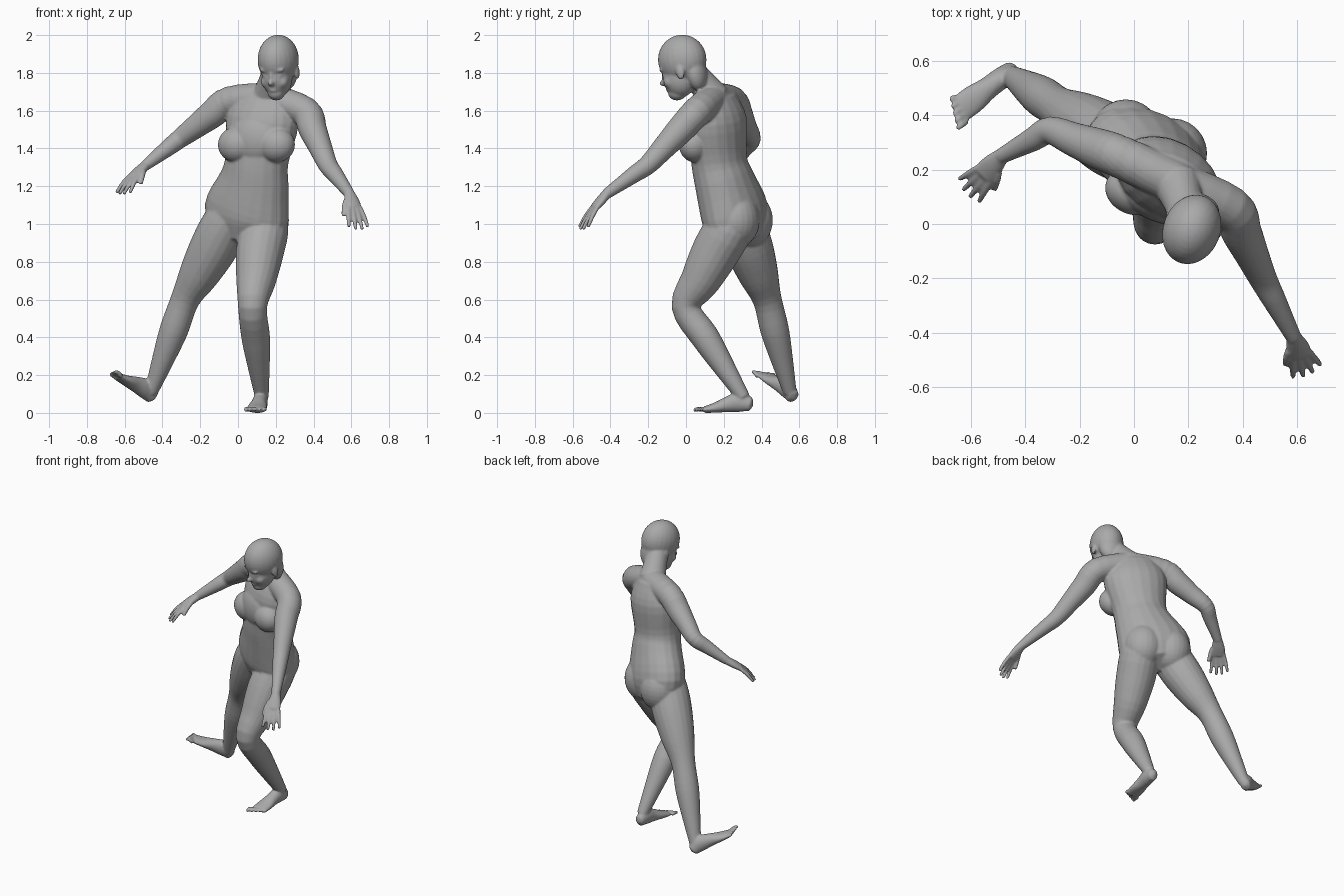
import bpy, bmesh, math
from mathutils import Vector, Matrix

if "Cube" in bpy.data.objects:
    bpy.data.objects.remove(bpy.data.objects["Cube"])

clay = bpy.data.materials.new("clay grey")
clay.use_nodes = True
GREY = (0.4, 0.4, 0.4, 1)
clay.diffuse_color = GREY
clay.node_tree.nodes["Principled BSDF"].inputs["Base Color"].default_value = GREY

bm = bmesh.new()
SIDES, STEPS = 20, 4
UP = Vector((0, 0, 1))
ARM = (0.08, 0.075, 0.063, 0.052, 0.045, 0.037, 0.029)
LEG = (0.13, 0.127, 0.107, 0.077, 0.076, 0.058, 0.036)


def spline(rows):
    """Smooth rows of (centre, half width, half depth) with a Catmull-Rom curve."""
    points = [Vector((*centre, width, depth)) for centre, width, depth in rows]
    points = [points[0]] + points + [points[-1]]
    smooth = []
    for a, b, c, d in zip(points, points[1:], points[2:], points[3:]):
        for i in range(STEPS):
            t = i / STEPS
            smooth.append(b + (c - a) * (t / 2) + (a * 2 - b * 5 + c * 4 - d) * (t * t / 2)
                          + (b * 3 - a - c * 3 + d) * (t ** 3 / 2))
    return smooth + [points[-1]]


def tube(rows, side=(1, 0, 0)):
    """Closed tube of elliptical rings whose width runs along side."""
    rows = spline(rows)
    centres = [Vector(row[:3]) for row in rows]
    last = len(rows) - 1
    rings, tips = [], []
    for i, row in enumerate(rows):
        centre, width, depth = centres[i], row[3], row[4]
        along = (centres[min(i + 1, last)] - centres[max(i - 1, 0)]).normalized()
        across = Vector(side)
        across = (across - along * across.dot(along)).normalized()
        through = along.cross(across)
        ring = []
        for k in range(SIDES):
            angle = math.tau * k / SIDES
            ring.append(bm.verts.new(centre + across * width * math.cos(angle)
                                     + through * depth * math.sin(angle)))
        rings.append(ring)
        if i in (0, last):
            reach = min(width, depth) * (0.5 if i else -0.5)
            tips.append(bm.verts.new(centre + along * reach))
    for k in range(SIDES):
        n = (k + 1) % SIDES
        for low, high in zip(rings, rings[1:]):
            bm.faces.new((low[k], low[n], high[n], high[k]))
        bm.faces.new((tips[0], rings[0][n], rings[0][k]))
        bm.faces.new((tips[1], rings[-1][k], rings[-1][n]))


def frame(forward):
    """Rotation with columns left, back and up for a part that faces forward."""
    back = -Vector(forward).normalized()
    left = back.cross(UP).normalized()
    return Matrix((left, back, left.cross(back))).transposed()


def blob(centre, size, turn):
    matrix = Matrix.Translation(centre) @ turn.to_4x4() @ Matrix.Diagonal((*size, 1))
    bmesh.ops.create_uvsphere(bm, u_segments=24, v_segments=16, radius=1, matrix=matrix)


def limb(root, top, joint, end, girth):
    """Jointed limb that grows out of the trunk at root."""
    path = [top.lerp(joint, i / 3) for i in range(3)] + [joint.lerp(end, i / 3) for i in range(4)]
    rows = [(point, radius, radius) for point, radius in zip(path, girth)]
    tube([(root, girth[0], girth[0])] + rows)


def digit(base, tip, radius):
    """Slightly arched finger or toe."""
    middle = base.lerp(tip, 0.5) + UP * radius / 2
    tube([(base, radius, radius), (middle, radius, radius), (tip, radius * 0.8, radius * 0.8)])


def hand(wrist, knuckles, side):
    """Palm, four spread fingers and a thumb; side points from thumb to little finger."""
    side = Vector(side).normalized()
    forward = (knuckles - wrist).normalized()
    palm = wrist.lerp(knuckles, 0.5)
    tube([(wrist, 0.03, 0.026), (palm, 0.043, 0.024), (knuckles, 0.045, 0.018)], side)
    for i in range(4):
        offset = i / 3 - 0.5
        base = knuckles + side * offset * 0.07
        length = 0.115 - 0.05 * abs(offset)
        digit(base, base + forward * length + side * offset * 0.04 - UP * 0.035, 0.0125)
    base = palm - side * 0.035
    digit(base, base + forward * 0.06 - side * 0.03 - UP * 0.035, 0.015)


def foot(heel, ball, side):
    """Wedge standing on the line from heel to ball; side points from big to little toe."""
    side = Vector(side).normalized()
    forward = (ball - heel).normalized()
    normal = forward.cross(side)
    normal *= math.copysign(1, normal.z)
    shape = [(0.032, 0.037), (0.04, 0.052), (0.042, 0.042), (0.052, 0.028), (0.052, 0.018)]
    tube([(heel.lerp(ball, i / 4) + normal * depth, width, depth)
          for i, (width, depth) in enumerate(shape)], side)
    for i in range(5):
        base = ball + side * (i / 4 - 0.5) * 0.1 + normal * 0.016
        digit(base, base + forward * (0.05 - i * 0.007), 0.0125 - i * 0.0005)


# Torso, from pelvis to collar
tube([(Vector((0.03, 0.28, 0.93)), 0.17, 0.12), (Vector((0.045, 0.26, 1.05)), 0.24, 0.16),
      (Vector((0.085, 0.205, 1.22)), 0.195, 0.15), (Vector((0.1, 0.175, 1.34)), 0.175, 0.14),
      (Vector((0.13, 0.165, 1.55)), 0.205, 0.14), (Vector((0.15, 0.16, 1.68)), 0.15, 0.085)],
     side=(0.88, -0.47, 0))

# Breastbone, breasts and buttocks
chest, pelvis = frame((-0.4, -0.92, 0)), frame((-0.5, -0.86, 0))
blob((0.085, 0.085, 1.45), (0.14, 0.075, 0.13), chest)
for x, y in ((-0.005, 0.12), (0.2, 0.05)):
    blob((x, y, 1.42), (0.105, 0.085, 0.095), chest)
for x, y in ((-0.03, 0.33), (0.14, 0.26)):
    blob((x, y, 1.02), (0.13, 0.13, 0.15), pelvis)

# Neck and head
collar = Vector((0.16, 0.15, 1.67))
skull = Vector((0.213, -0.02, 1.87))
tube([(collar, 0.09, 0.085), (collar.lerp(skull, 0.4), 0.074, 0.074),
      (collar.lerp(skull, 0.8), 0.07, 0.07)])
face = frame((-0.36, -0.92, -0.2))


def on_head(offset, size):
    blob(skull + face @ Vector(offset), size, face)


on_head((0, 0, 0), (0.106, 0.132, 0.132))
# Nape, jaw and chin
on_head((0, 0.065, -0.08), (0.075, 0.055, 0.1))
on_head((0, -0.035, -0.09), (0.08, 0.09, 0.105))
on_head((0, -0.06, -0.165), (0.046, 0.052, 0.042))
# Nose tip, nose bridge and lips
on_head((0, -0.122, -0.1), (0.017, 0.03, 0.018))
on_head((0, -0.115, -0.075), (0.011, 0.018, 0.04))
on_head((0, -0.1, -0.143), (0.028, 0.02, 0.013))
# Brows, eyelids, cheeks and ears
for s in (-1, 1):
    on_head((s * 0.036, -0.107, -0.035), (0.034, 0.014, 0.012))
    on_head((s * 0.036, -0.099, -0.064), (0.02, 0.013, 0.011))
    on_head((s * 0.04, -0.075, -0.105), (0.036, 0.035, 0.035))
    on_head((s * 0.097, 0.012, -0.07), (0.012, 0.024, 0.04))

# Arms and hands
left_wrist, right_wrist = Vector((0.59, -0.42, 1.16)), Vector((-0.49, 0.25, 1.31))
limb(collar, Vector((0.355, 0.06, 1.595)), Vector((0.475, -0.2, 1.315)), left_wrist, ARM)
limb(collar, Vector((-0.045, 0.245, 1.65)), Vector((-0.31, 0.345, 1.45)), right_wrist, ARM)
hand(left_wrist, Vector((0.615, -0.485, 1.085)), (0.9, 0.4, 0))
hand(right_wrist, Vector((-0.555, 0.18, 1.25)), (-0.65, 0.75, 0))

# Legs and feet
belly = Vector((0.05, 0.25, 1.13))
limb(belly, Vector((0.135, 0.235, 1)), Vector((0.077, 0, 0.56)), Vector((0.127, 0.305, 0.08)), LEG)
limb(belly, Vector((-0.06, 0.29, 1)), Vector((-0.28, 0.43, 0.6)), Vector((-0.46, 0.55, 0.11)), LEG)
foot(Vector((0.125, 0.345, 0.01)), Vector((0.095, 0.1, 0)), (1, 0.2, 0))
foot(Vector((-0.47, 0.56, 0.05)), Vector((-0.648, 0.42, 0.18)), (-0.45, 0.88, 0))

# Fuse every part into one soft skin
bmesh.ops.recalc_face_normals(bm, faces=bm.faces)
mesh = bpy.data.meshes.new("body")
bm.to_mesh(mesh)
bm.free()
body = bpy.data.objects.new("body", mesh)
bpy.context.collection.objects.link(body)
mesh.materials.append(clay)
fuse = body.modifiers.new("fuse", "REMESH")
fuse.mode, fuse.voxel_size, fuse.use_smooth_shade = "VOXEL", 0.006, True
soften = body.modifiers.new("soften", "SMOOTH")
soften.factor, soften.iterations = 0.5, 10
